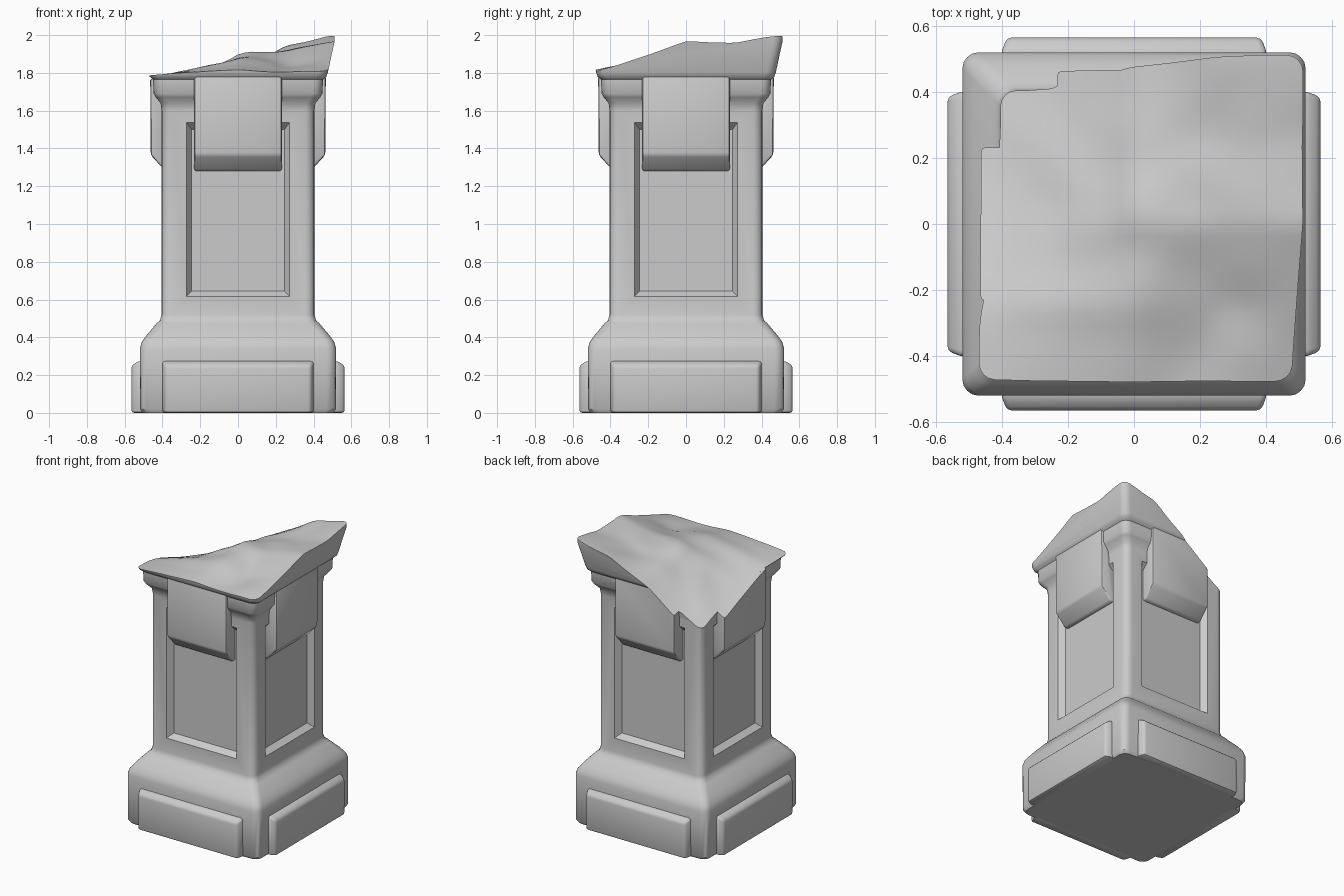
import bpy, bmesh, math
from mathutils import Matrix, Vector, noise

if "Cube" in bpy.data.objects:
    bpy.data.objects.remove(bpy.data.objects["Cube"])


def new_object(name, bm):
    bmesh.ops.recalc_face_normals(bm, faces=bm.faces[:])
    me = bpy.data.meshes.new(name)
    bm.to_mesh(me)
    bm.free()
    ob = bpy.data.objects.new(name, me)
    bpy.context.collection.objects.link(ob)
    return ob


def apply_mod(ob, kind, **settings):
    bpy.context.view_layer.objects.active = ob
    mod = ob.modifiers.new(kind.title(), kind)
    for key, value in settings.items():
        setattr(mod, key, value)
    bpy.ops.object.modifier_apply(modifier=mod.name)


def cut(ob, cutter):
    apply_mod(ob, 'BOOLEAN', operation='DIFFERENCE', solver='EXACT', object=cutter)


def loft(bm, loops):
    """Skin closed loops of points and cap both ends."""
    rings = [[bm.verts.new(p) for p in loop] for loop in loops]
    n = len(rings[0])
    for a, b in zip(rings, rings[1:]):
        for i in range(n):
            j = (i + 1) % n
            bm.faces.new((a[i], a[j], b[j], b[i]))
    bm.faces.new(rings[0][::-1])
    bm.faces.new(rings[-1])


def rounded_square(h, z, r=0.05, seg=4):
    pts = []
    for q in range(4):
        c = Matrix.Rotation(q * math.pi / 2, 3, 'Z') @ Vector((h - r, h - r, z))
        for k in range(seg + 1):
            a = q * math.pi / 2 + k / seg * math.pi / 2
            pts.append((c.x + r * math.cos(a), c.y + r * math.sin(a), z))
    return pts


def rect(w, y, z0, z1):
    return [(-w, y, z0), (w, y, z0), (w, y, z1), (-w, y, z1)]


SIDES = ["front", "right", "back", "left"]


def turn(i):
    return Matrix.Rotation(i * math.pi / 2, 4, 'Z')


# Broken top: control heights, rows from front to back, columns left to right
HEIGHTS = [
    [1.79, 1.80, 1.81, 1.80, 1.80],
    [1.77, 1.82, 1.87, 1.83, 1.88],
    [1.67, 1.77, 1.90, 1.92, 1.97],
    [1.56, 1.71, 1.85, 1.91, 1.96],
    [1.45, 1.60, 1.80, 1.94, 2.00],
]


def top_height(x, y):
    u = min(max((x + 0.5) * 4, 0), 3.999)
    v = min(max((y + 0.5) * 4, 0), 3.999)
    i, j = int(u), int(v)
    fu, fv = u - i, v - j
    a = HEIGHTS[j][i] * (1 - fu) + HEIGHTS[j][i + 1] * fu
    b = HEIGHTS[j + 1][i] * (1 - fu) + HEIGHTS[j + 1][i + 1] * fu
    inner = max(0.25, 1 - max(abs(x), abs(y)) / 0.55)
    n = noise.noise(Vector((x * 6, y * 6, 3.1))) * 0.03 * inner
    return min(a * (1 - fv) + b * fv + n, 2.0)


bm = bmesh.new()
bmesh.ops.create_grid(bm, x_segments=36, y_segments=36, size=0.7)
for v in bm.verts:
    v.co.z = top_height(v.co.x, v.co.y)
bmesh.ops.smooth_vert(bm, verts=bm.verts[:], factor=0.5, use_axis_z=True)
ext = bmesh.ops.extrude_face_region(bm, geom=bm.faces[:])
for v in ext["geom"]:
    if isinstance(v, bmesh.types.BMVert):
        v.co.z = 2.4
break_cutter = new_object("break_cutter", bm)
break_cutter.hide_render = True

# Sunken panel cutters on the four shaft faces
bm = bmesh.new()
for i in range(4):
    part = bmesh.new()
    loft(part, [rect(0.245, -0.365, 0.645, 1.50),
                rect(0.275, -0.407, 0.615, 1.54),
                rect(0.275, -0.46, 0.615, 1.54)])
    part.transform(turn(i))
    tmp = bpy.data.meshes.new("tmp")
    part.to_mesh(tmp)
    part.free()
    bm.from_mesh(tmp)
    bpy.data.meshes.remove(tmp)
panel_cutter = new_object("panel_cutter", bm)
panel_cutter.hide_render = True

# Pillar body: plinth, shaft and capital as one square profile
PROFILE = [(0.505, 0), (0.518, 0.02), (0.52, 0.34), (0.51, 0.375), (0.485, 0.41),
           (0.43, 0.475), (0.413, 0.49), (0.405, 0.52), (0.405, 1.60), (0.41, 1.64),
           (0.435, 1.67), (0.447, 1.69), (0.45, 1.765), (0.468, 1.78), (0.475, 1.80),
           (0.49, 1.87), (0.512, 1.97), (0.512, 2.10)]
bm = bmesh.new()
loft(bm, [rounded_square(h, z) for h, z in PROFILE])
body = new_object("pillar_body", bm)
cut(body, panel_cutter)
cut(body, break_cutter)
parts = [body]

for i, side in enumerate(SIDES):
    # Raised plate on the plinth
    bm = bmesh.new()
    loft(bm, [rect(0.40, -0.48, 0, 0.275), rect(0.40, -0.525, 0, 0.275),
              rect(0.385, -0.565, 0, 0.25)])
    bm.transform(turn(i))
    plate = new_object(side + "_plinth_plate", bm)
    apply_mod(plate, 'BEVEL', width=0.015, segments=2)

    # Hanging block under the capital, chamfered at its foot
    section = [(-0.34, 1.28), (-0.385, 1.28), (-0.462, 1.365), (-0.465, 1.79), (-0.34, 1.79)]
    bm = bmesh.new()
    loft(bm, [[(x, y, z) for y, z in section] for x in (-0.232, 0.232)])
    bm.transform(turn(i))
    block = new_object(side + "_hanging_block", bm)
    apply_mod(block, 'BEVEL', width=0.014, segments=2)
    cut(block, break_cutter)
    parts += [plate, block]

for cutter in (break_cutter, panel_cutter):
    bpy.data.objects.remove(cutter)

# Smooth shading with sharp edges kept
bpy.ops.object.select_all(action='DESELECT')
for ob in parts:
    ob.select_set(True)
bpy.context.view_layer.objects.active = body
bpy.ops.object.shade_smooth_by_angle(angle=math.radians(40))
